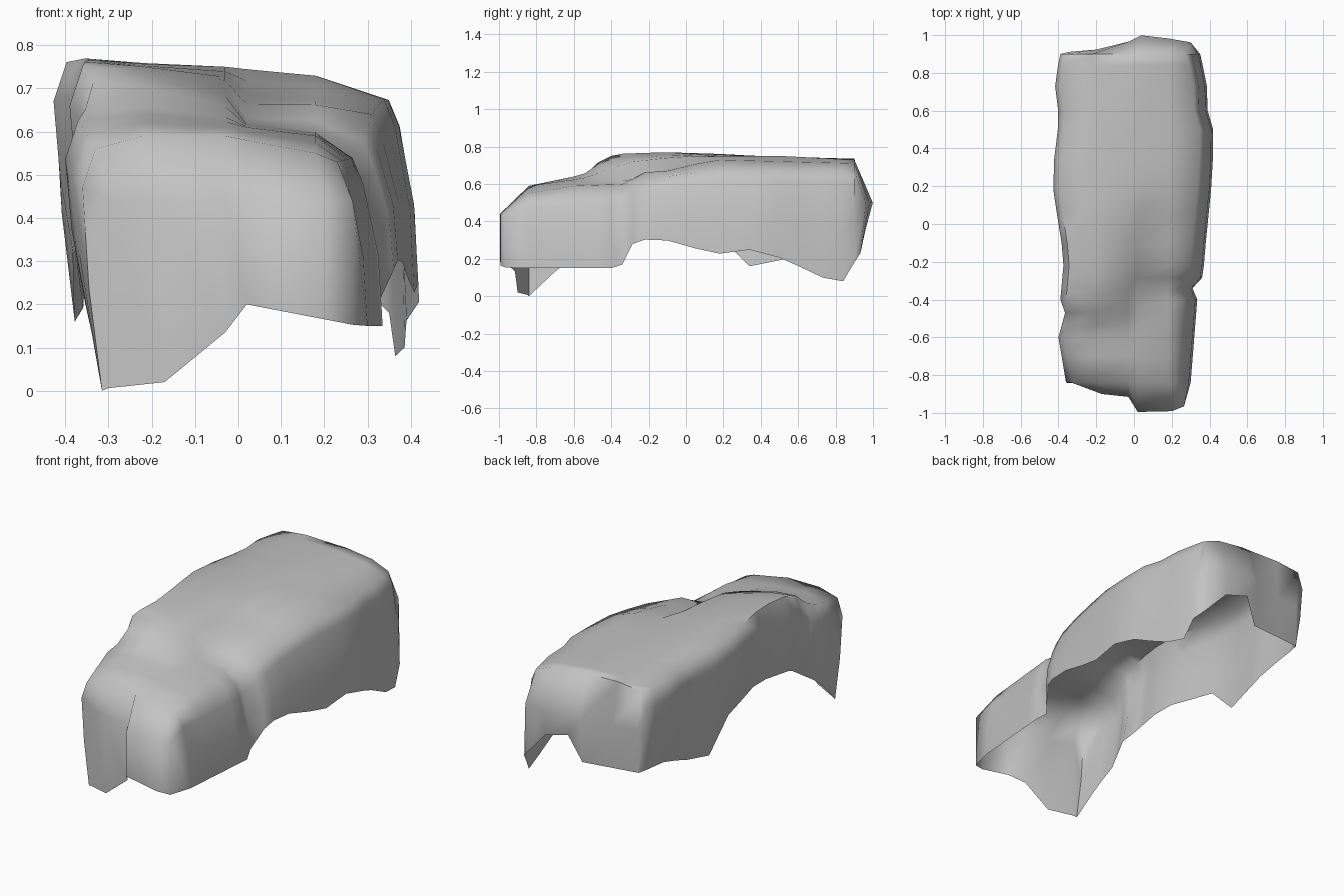
import bpy
import bmesh
import math

cube = bpy.data.objects.get("Cube")
if cube:
    bpy.data.objects.remove(cube, do_unlink=True)

# One plain grey paint
paint = bpy.data.materials.new("plain_grey")
paint.use_nodes = True
grey = (0.55, 0.55, 0.55, 1)
paint.diffuse_color = grey
paint.node_tree.nodes["Principled BSDF"].inputs["Base Color"].default_value = grey


def sample(profile, position):
    """Read a piecewise linear profile of (position, value) pairs."""
    if position <= profile[0][0]:
        return profile[0][1]
    for (a, value_a), (b, value_b) in zip(profile, profile[1:]):
        if position <= b:
            return value_a + (value_b - value_a) * (position - a) / (b - a)
    return profile[-1][1]


# Plan outline of each flank: (y, x)
right_flank = [(-.84, -.36), (-.6, -.4), (-.47, -.365), (-.4, -.39), (-.18, -.37), (0, -.4),
               (.2, -.43), (.4, -.42), (.55, -.395), (.75, -.42), (.9, -.39)]
left_flank = [(-.84, .3), (-.4, .335), (-.34, .31), (-.28, .365), (-.1, .38), (.2, .41),
              (.48, .425), (.6, .39), (.75, .385), (.9, .35)]

# Ragged lower edge of each flank: (y, z)
right_sill = [(-.84, 0), (-.67, .16), (-.42, .33), (-.12, .36), (.18, .32), (.34, .16),
              (.54, .2), (.7, .27), (.9, .27)]
left_sill = [(-.84, .15), (-.4, .15), (-.34, .17), (-.28, .29), (-.16, .315), (.16, .225),
             (.35, .25), (.52, .2), (.73, .1), (.84, .08), (.9, .18)]

# Hood and roof lines running lengthwise: (y, z)
right_rail = [(-.84, .56), (-.55, .64), (-.48, .71), (-.38, .76), (-.12, .77), (.2, .76), (.9, .72)]
right_roof = [(-.84, .59), (-.55, .65), (-.45, .72), (-.3, .75), (0, .76), (.9, .735)]
ridge = [(-.84, .59), (-.55, .63), (-.38, .69), (-.28, .72), (0, .75), (.5, .75), (.9, .73)]
dent = [(-.84, .58), (-.6, .61), (-.3, .62), (-.24, .66), (-.05, .69), (.15, .745), (.9, .73)]
left_roof = [(-.84, .55), (-.6, .59), (-.31, .6), (-.25, .66), (-.1, .67), (.15, .73), (.9, .71)]
left_rail = [(-.84, .53), (-.33, .54), (-.25, .6), (-.1, .64), (.15, .675), (.9, .67)]

# Lengthwise lines in the middle of the roof, with their x
roof_lines = [(-.22, right_roof), (-.03, ridge), (.02, dent), (.18, left_roof)]


def cross_section(y):
    """Open arch from the right sill over the roof to the left sill."""
    xr, xl = sample(right_flank, y), sample(left_flank, y)
    zr, zl = sample(right_sill, y), sample(left_sill, y)
    top_r, top_l = sample(right_rail, y), sample(left_rail, y)
    shoulder_r, shoulder_l = top_r - .09, top_l - .06
    points = [(xr + .045, y, zr),
              (xr + .015, y, (zr + shoulder_r) / 2),
              (xr, y, shoulder_r),
              (xr + .03, y, top_r)]
    points += [(x, y, sample(line, y)) for x, line in roof_lines]
    points += [(xl - .07, y, top_l),
               (xl - .045, y, shoulder_l),
               (xl - .01, y, (zl + shoulder_l) / 2),
               (xl, y, zl)]
    return points


stations = [-.84, -.7, -.6, -.54, -.47, -.4, -.34, -.285, -.22, -.1, .05,
            .18, .34, .5, .6, .73, .84, .9]
sections = [cross_section(y) for y in stations]

bm = bmesh.new()


def skin(rows):
    """Join rows of equal length with quads."""
    grid = [[bm.verts.new(p) for p in row] for row in rows]
    for low, high in zip(grid, grid[1:]):
        for i in range(len(low) - 1):
            bm.faces.new((low[i], low[i + 1], high[i + 1], high[i]))


def end_wall(section, columns, waist_y, hem_y, waist_z, hem_z):
    """Close one end from the top edge down to its ragged hem."""
    waist = [(x, sample(waist_y, x), waist_z) for x in columns]
    hem = [(x, sample(hem_y, x), sample(hem_z, x)) for x in columns]
    skin([section[2:-2],
          [section[1]] + waist + [section[-2]],
          [section[0]] + hem + [section[-1]]])


# Flanks, hood and roof
skin(sections)

# Nose, with the left half standing forward
nose_y = [(-.31, -.84), (-.17, -.9), (-.03, -.915), (.02, -.995), (.24, -.99), (.28, -.95)]
nose_hem = [(-.31, .005), (-.17, .02), (-.03, .135), (.02, .2), (.28, .15)]
end_wall(sections[0], [-.3, -.17, -.03, .02, .2, .265],
         nose_y, nose_y, .44, nose_hem)

# Tail, bulging at the waist
tail_y = [(-.36, .91), (-.18, .925), (-.03, .965), (.03, 1), (.2, .98), (.31, .96)]
tail_hem_y = [(-.36, .9), (-.03, .94), (.03, .965), (.2, .96), (.31, .93)]
tail_hem = [(-.34, .27), (-.03, .26), (.04, .4), (.16, .38), (.31, .22)]
end_wall(sections[-1], [-.34, -.2, -.03, .04, .18, .3],
         tail_y, tail_hem_y, .5, tail_hem)

# Weld the seams and turn the shell outward
bmesh.ops.remove_doubles(bm, verts=bm.verts, dist=.0005)
bmesh.ops.recalc_face_normals(bm, faces=bm.faces)
if sum(f.normal.z * f.calc_area() for f in bm.faces) < 0:
    bmesh.ops.reverse_faces(bm, faces=bm.faces)

mesh = bpy.data.meshes.new("body_shell")
bm.to_mesh(mesh)
bm.free()
mesh.materials.append(paint)
shell = bpy.data.objects.new("body_shell", mesh)
bpy.context.collection.objects.link(shell)

# Soft shading over the whole skin
bpy.ops.object.select_all(action='DESELECT')
shell.select_set(True)
bpy.context.view_layer.objects.active = shell
bpy.ops.object.shade_smooth_by_angle(angle=math.radians(75))
